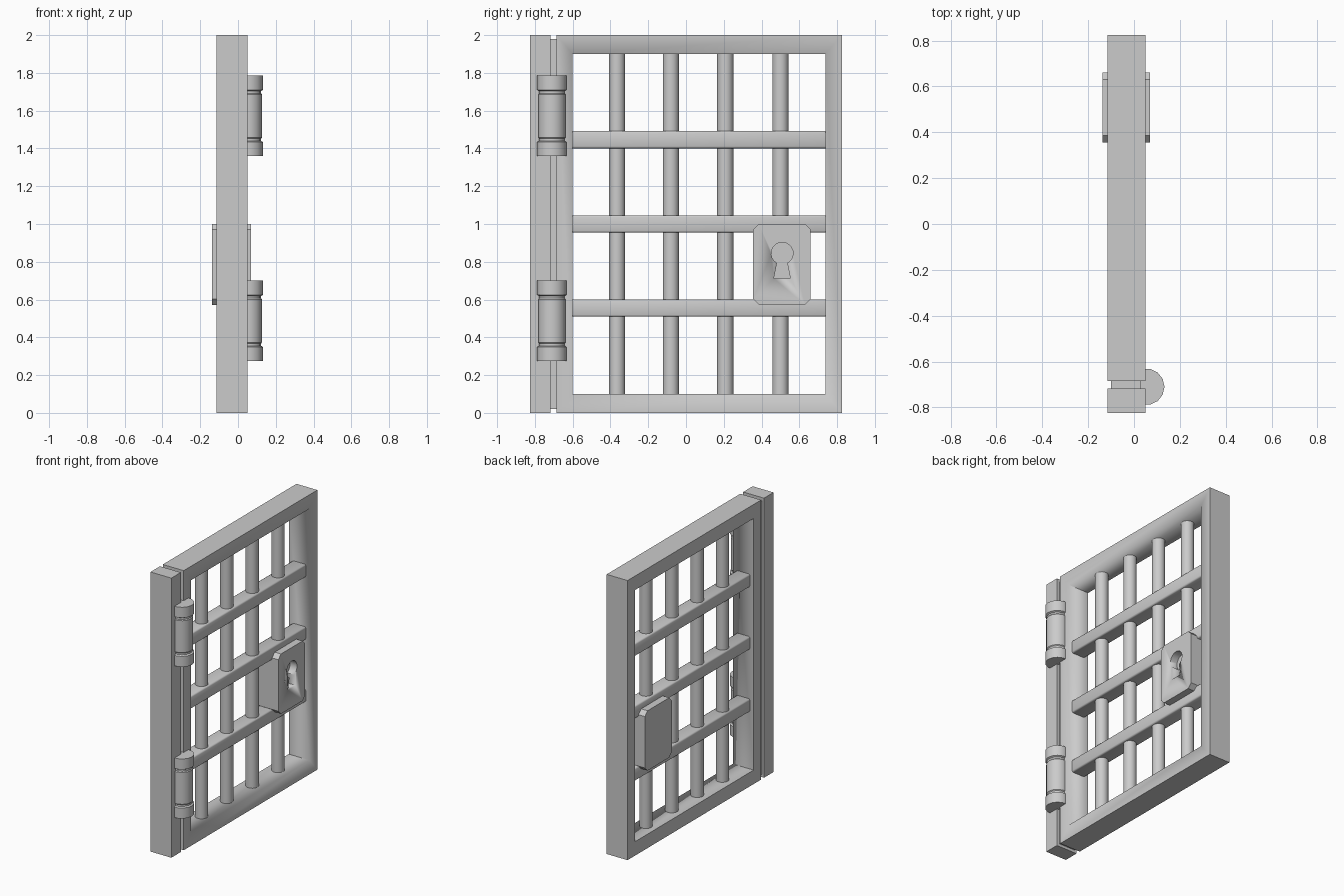
import bpy, bmesh, math
from mathutils import Matrix, Vector

if "Cube" in bpy.data.objects:
    bpy.data.objects.remove(bpy.data.objects["Cube"])

XB, XF = -0.115, 0.05      # back and front planes of the door
XC = -0.033                # centre plane of the bars


def finish(name, bm, angle=None):
    bmesh.ops.recalc_face_normals(bm, faces=bm.faces)
    me = bpy.data.meshes.new(name)
    bm.to_mesh(me)
    bm.free()
    ob = bpy.data.objects.new(name, me)
    bpy.context.collection.objects.link(ob)
    if angle:
        bpy.ops.object.select_all(action='DESELECT')
        ob.select_set(True)
        bpy.context.view_layer.objects.active = ob
        bpy.ops.object.shade_smooth_by_angle(angle=math.radians(angle))
    return ob


def box(name, lo, hi, bevel=0):
    lo, hi = Vector(lo), Vector(hi)
    bm = bmesh.new()
    m = Matrix.Translation((lo + hi) / 2) @ Matrix.Diagonal((*(hi - lo), 1))
    bmesh.ops.create_cube(bm, size=1, matrix=m)
    if bevel:
        bmesh.ops.bevel(bm, geom=bm.edges[:], offset=bevel, segments=2,
                        profile=0.5, affect='EDGES')
    return finish(name, bm, 50 if bevel else None)


def prism(name, pts, x0, x1):
    """Extrude a (y, z) outline along x."""
    bm = bmesh.new()
    f = bm.faces.new([bm.verts.new((x0, y, z)) for y, z in pts])
    ext = bmesh.ops.extrude_face_region(bm, geom=[f])
    bmesh.ops.translate(bm, vec=(x1 - x0, 0, 0),
                        verts=[v for v in ext['geom'] if isinstance(v, bmesh.types.BMVert)])
    return finish(name, bm, 35)


def lathe(name, profile, cx, cy, sides):
    """Revolve (radius, z) rings about a vertical axis, with end caps."""
    bm = bmesh.new()
    rings = [[bm.verts.new((cx + r * math.cos(2 * math.pi * i / sides),
                            cy + r * math.sin(2 * math.pi * i / sides), z))
              for i in range(sides)] for r, z in profile]
    for a, b in zip(rings, rings[1:]):
        for i in range(sides):
            j = (i + 1) % sides
            bm.faces.new((a[i], a[j], b[j], b[i]))
    bm.faces.new(rings[0][::-1])
    bm.faces.new(rings[-1])
    return finish(name, bm, 35)


# Door frame: four mitred members, soft only along the inner front edge
bm = bmesh.new()
outer = [(-0.685, 0), (0.825, 0), (0.825, 2), (-0.685, 2)]
inner = [(-0.6, 0.1), (0.738, 0.1), (0.738, 1.9), (-0.6, 1.9)]
loops = [[bm.verts.new((x, y, z)) for y, z in pts]
         for x, pts in ((XF, outer), (XF, inner), (XB, inner), (XB, outer))]
for k in range(4):
    a, b = loops[k], loops[(k + 1) % 4]
    for i in range(4):
        j = (i + 1) % 4
        bm.faces.new((a[i], a[j], b[j], b[i]))
for f in bm.faces:
    f.smooth = True
bm.edges.ensure_lookup_table()
soft = set(loops[1])
for e in bm.edges:
    if not (e.verts[0] in soft and e.verts[1] in soft):
        n = [f.calc_center_median() for f in e.link_faces]
        coplanar = abs(n[0].x - n[1].x) < 1e-5 and abs(abs(n[0].x - XC) - 0.083) < 0.002
        e.smooth = coplanar
finish("door_frame", bm)

# Hinge post and the recessed strip joining it to the frame
box("hinge_post", (XB, -0.825, 0), (XF, -0.718, 2))
box("joint_strip", (-0.1, -0.73, 0.02), (0.03, -0.67, 1.98))

# Bars
for i, y in enumerate((-0.365, -0.08, 0.208, 0.5)):
    lathe(f"vertical_bar_{i + 1}", [(0.043, 0.08), (0.043, 1.92)], XC, y, 20)
for i, z in enumerate((0.555, 1.0, 1.447)):
    box(f"cross_bar_{i + 1}", (-0.086, -0.62, z - 0.046), (0.02, 0.76, z + 0.046), 0.01)

# Hinges: knuckle with grooves and wider end caps
half = [(0.08, 0.213), (0.08, 0.138), (0.069, 0.132), (0.069, 0.12), (0.074, 0.114)]
profile = [(r, -z) for r, z in half] + [(r, z) for r, z in reversed(half)]
for name, z0 in (("lower_hinge", 0.487), ("upper_hinge", 1.572)):
    lathe(name, [(r, z0 + z) for r, z in profile], 0.053, -0.71, 14)

# Lock case with clipped corners
y0, y1, z0, z1, c = 0.356, 0.66, 0.572, 1.0, 0.03
lock = prism("lock_case", [(y0 + c, z0), (y1 - c, z0), (y1, z0 + c), (y1, z1 - c),
                           (y1 - c, z1), (y0 + c, z1), (y0, z1 - c), (y0, z0 + c)],
             -0.137, 0.07)

# Keyhole recess
key = [(0.465, 0.712), (0.552, 0.712), (0.533, 0.79)]
for i in range(17):
    a = math.radians(-62 + 304 * i / 16)
    key.append((0.509 + 0.058 * math.cos(a), 0.845 + 0.058 * math.sin(a)))
key.append((0.485, 0.79))
key = [p for k, p in enumerate(key) if k not in (2, len(key) - 1)]
cutter = prism("keyhole_cutter", key, 0.015, 0.12)
cutter.hide_render = True
mod = lock.modifiers.new("keyhole", 'BOOLEAN')
mod.object = cutter
mod.operation = 'DIFFERENCE'
mod.solver = 'EXACT'
bpy.context.view_layer.objects.active = lock
bpy.ops.object.modifier_apply(modifier=mod.name)
bpy.data.objects.remove(cutter)
